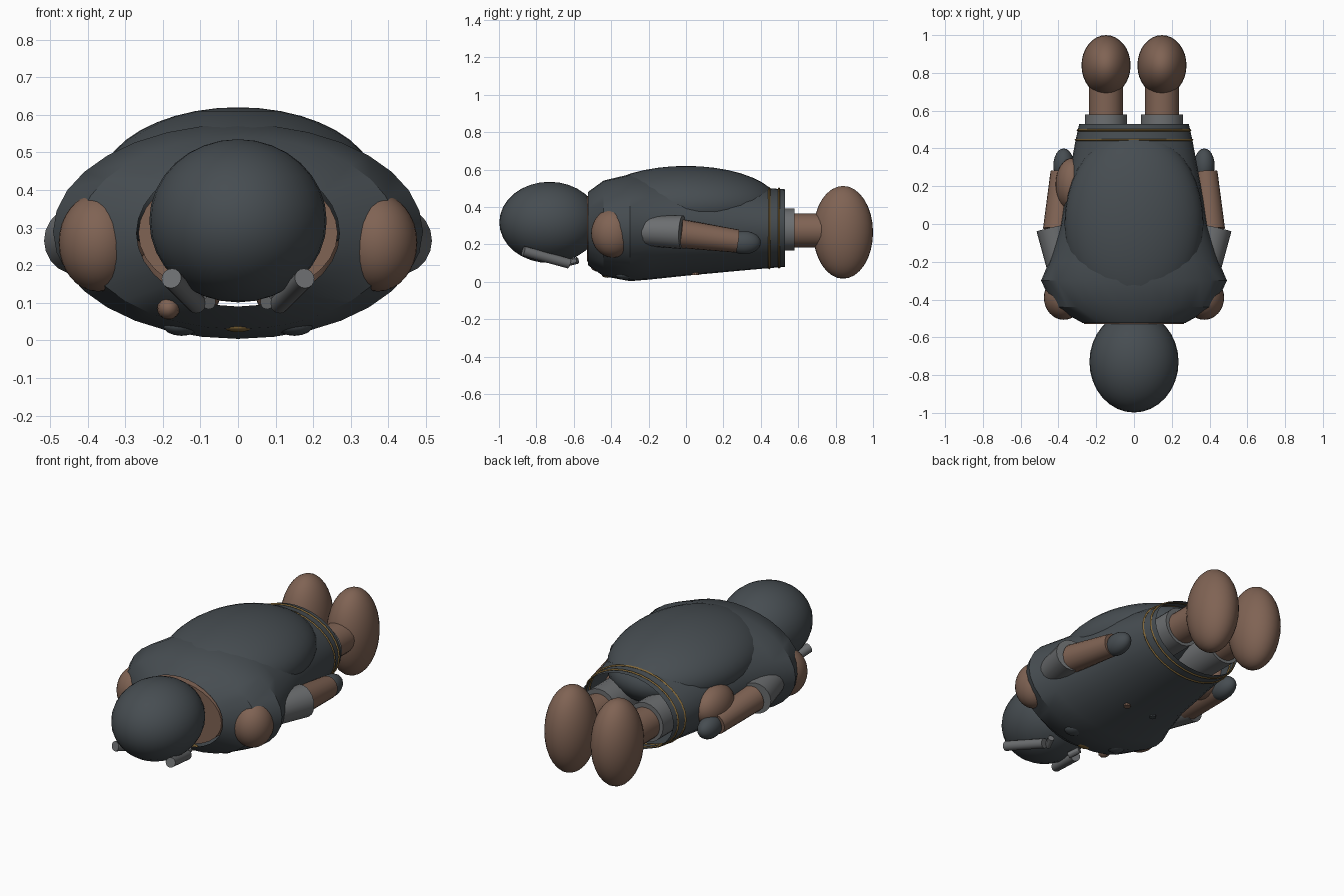
import bpy, math
from mathutils import Vector

if "Cube" in bpy.data.objects:
    bpy.data.objects.remove(bpy.data.objects["Cube"])


def material(name, rgb):
    m = bpy.data.materials.new(name)
    m.diffuse_color = (*rgb, 1)
    m.use_nodes = True
    m.node_tree.nodes["Principled BSDF"].inputs["Base Color"].default_value = m.diffuse_color
    return m


SLATE = material("slate cloth", (0.062, 0.074, 0.083))
BROWN = material("brown skin", (0.215, 0.125, 0.088))
GREY = material("grey cloth", (0.15, 0.157, 0.163))
GOLD = material("gold trim", (0.22, 0.135, 0.04))


def finish(ob, name, mat):
    ob.name = name
    ob.data.materials.append(mat)
    bpy.ops.object.select_all(action='DESELECT')
    ob.select_set(True)
    bpy.context.view_layer.objects.active = ob
    bpy.ops.object.shade_smooth_by_angle(angle=math.radians(30))
    return ob


def ellipsoid(name, loc, radii, mat, segs=32, rings=16):
    bpy.ops.mesh.primitive_uv_sphere_add(segments=segs, ring_count=rings, location=loc)
    ob = bpy.context.object
    ob.scale = radii
    return finish(ob, name, mat)


def tube(name, a, b, r1, r2, mat, sides=20):
    """Tapered cylinder from point a to point b."""
    a, b = Vector(a), Vector(b)
    bpy.ops.mesh.primitive_cone_add(vertices=sides, radius1=r1, radius2=r2,
                                    depth=(b - a).length, location=(a + b) / 2)
    ob = bpy.context.object
    ob.rotation_euler = (b - a).to_track_quat('Z', 'Y').to_euler()
    return finish(ob, name, mat)


def loft(name, sections, mat, sides=32, closed=False):
    """Skin of elliptical sections (y, half width, bottom, top)."""
    verts, faces = [], []
    for y, w, lo, hi in sections:
        for i in range(sides):
            t = 2 * math.pi * i / sides
            verts.append((w * math.cos(t), y, (lo + hi) / 2 + (hi - lo) / 2 * math.sin(t)))
    n = len(sections)
    pairs = [(k, k + 1) for k in range(n - 1)] + ([(n - 1, 0)] if closed else [])
    for k, l in pairs:
        for i in range(sides):
            j = (i + 1) % sides
            faces.append((k * sides + i, k * sides + j, l * sides + j, l * sides + i))
    me = bpy.data.meshes.new(name)
    me.from_pydata(verts, [], faces)
    me.update()
    ob = bpy.data.objects.new(name, me)
    bpy.context.collection.objects.link(ob)
    return finish(ob, name, mat)


# Robe: open at the neck and at the hem
loft("robe", [
    (-0.525, 0.27, 0.09, 0.48), (-0.44, 0.425, 0.03, 0.542), (-0.30, 0.492, 0.004, 0.575),
    (-0.20, 0.45, 0.012, 0.578), (0.0, 0.388, 0.033, 0.575), (0.29, 0.338, 0.06, 0.54),
    (0.45, 0.308, 0.074, 0.50), (0.53, 0.29, 0.08, 0.495)], SLATE)
ellipsoid("back_hump", (0, 0, 0.41), (0.368, 0.5, 0.21), SLATE, 40, 20)

# Hem bands
for k, (y, w, lo, hi) in enumerate([(0.445, 0.309, 0.073, 0.502), (0.497, 0.299, 0.077, 0.499)]):
    e = 0.006
    loft(f"hem_band_{k + 1}", [(y - e, w, lo, hi), (y, w + e, lo - e, hi + e),
                               (y + e, w, lo, hi), (y, w - e, lo + e, hi - e)], GOLD, 32, True)

# Neck inside the collar, and head
neck = tube("neck", (0, -0.35, 0.285), (0, -0.53, 0.285), 0.265, 0.265, BROWN, 32)
neck.scale = (1, 0.66, 1)
ellipsoid("head", (0, -0.73, 0.318), (0.236, 0.268, 0.217), SLATE)

# Chest details
ellipsoid("chest_clasp", (0, -0.42, 0.036), (0.04, 0.03, 0.014), GOLD, 12, 8)
ellipsoid("chest_patch", (-0.185, -0.47, 0.085), (0.03, 0.04, 0.03), BROWN, 12, 8)
tube("brown_button", (0.09, 0.05, 0.075), (0.09, 0.05, 0.036), 0.012, 0.02, BROWN, 10)
tube("dark_button", (-0.09, 0.05, 0.075), (-0.09, 0.05, 0.036), 0.012, 0.02, SLATE, 10)

# Pouch on one hip
ellipsoid("hip_pouch", (-0.325, 0.21, 0.29), (0.09, 0.14, 0.11), BROWN)

for s, side in ((1, "right"), (-1, "left")):
    # Face rods
    tube(f"{side}_rod", (s * 0.177, -0.87, 0.165), (s * 0.11, -0.625, 0.098), 0.027, 0.027, GREY, 16)
    tube(f"{side}_rod_tip", (s * 0.076, -0.64, 0.10), (s * 0.10, -0.58, 0.115), 0.018, 0.018, GREY, 12)
    # Shoulder and chest bump under the cloth
    ellipsoid(f"{side}_shoulder", (s * 0.372, -0.39, 0.26), (0.105, 0.117, 0.13), BROWN)
    ellipsoid(f"{side}_chest_bump", (s * 0.15, -0.33, 0.04), (0.05, 0.05, 0.028), SLATE, 16, 8)
    # Arm
    tube(f"{side}_sleeve", (s * 0.375, -0.26, 0.275), (s * 0.428, -0.02, 0.265), 0.078, 0.09, GREY)
    tube(f"{side}_forearm", (s * 0.405, -0.03, 0.258), (s * 0.38, 0.275, 0.218), 0.077, 0.062, BROWN)
    ellipsoid(f"{side}_hand", (s * 0.372, 0.31, 0.21), (0.055, 0.09, 0.062), SLATE, 24, 12)
    # Leg
    tube(f"{side}_trouser", (s * 0.148, 0.0, 0.28), (s * 0.148, 0.58, 0.28), 0.112, 0.112, GREY)
    tube(f"{side}_shin", (s * 0.148, 0.5, 0.275), (s * 0.148, 0.8, 0.275), 0.09, 0.09, BROWN)
    ellipsoid(f"{side}_foot", (s * 0.148, 0.84, 0.265), (0.13, 0.16, 0.248), BROWN)
